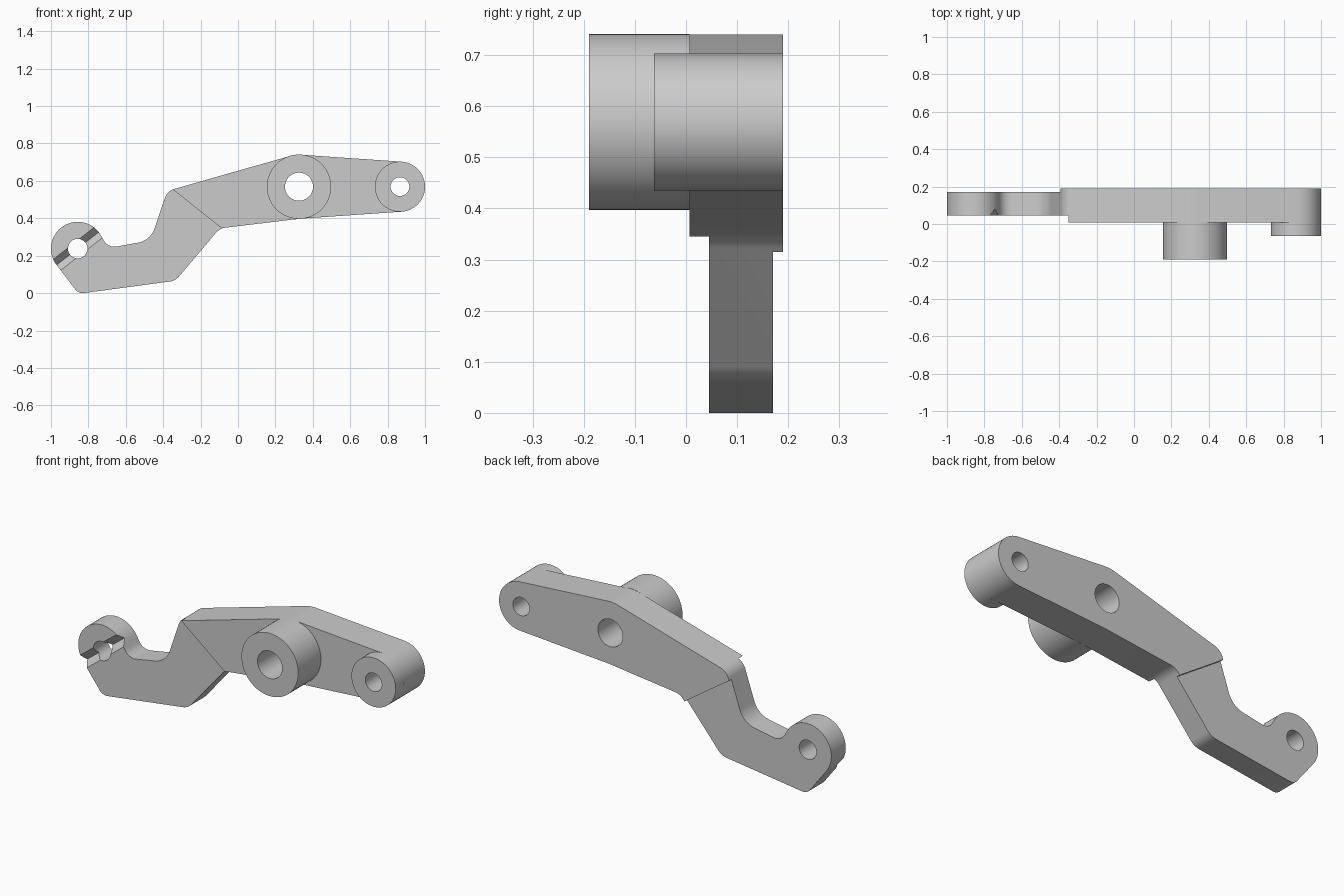
import bpy, bmesh
from math import acos, atan2, ceil, cos, hypot, pi, radians, sin, tau
from mathutils import Matrix

default = bpy.data.objects.get("Cube")
if default:
    bpy.data.objects.remove(default, do_unlink=True)

metal = bpy.data.materials.new("plain grey metal")
metal.use_nodes = True
metal.diffuse_color = (0.6, 0.6, 0.6, 1)
metal.node_tree.nodes["Principled BSDF"].inputs["Base Color"].default_value = (0.6, 0.6, 0.6, 1)


def make_object(name, bm):
    bmesh.ops.recalc_face_normals(bm, faces=bm.faces)
    mesh = bpy.data.meshes.new(name)
    bm.to_mesh(mesh)
    bm.free()
    mesh.materials.append(metal)
    obj = bpy.data.objects.new(name, mesh)
    bpy.context.collection.objects.link(obj)
    return obj


def prism(name, outline, front, back):
    """Extrude an x-z outline along y."""
    bm = bmesh.new()
    face = bm.faces.new([bm.verts.new((x, front, z)) for x, z in outline])
    extruded = bmesh.ops.extrude_face_region(bm, geom=[face])["geom"]
    moved = [v for v in extruded if isinstance(v, bmesh.types.BMVert)]
    bmesh.ops.translate(bm, verts=moved, vec=(0, back - front, 0))
    return make_object(name, bm)


def disc(x, z, radius, sides=64):
    return [(x + radius * cos(tau * i / sides), z + radius * sin(tau * i / sides))
            for i in range(sides)]


def belt(circles):
    """Outline running tangent to each circle; a negative radius is a concave fillet."""
    normals = []
    for i, (x, z, r) in enumerate(circles):
        x2, z2, r2 = circles[(i + 1) % len(circles)]
        dx, dz = x2 - x, z2 - z
        normals.append(atan2(dz, dx) - acos((r - r2) / hypot(dx, dz)))
    points = []
    for i, (x, z, r) in enumerate(circles):
        start, end = normals[i - 1], normals[i]
        if r == 0:
            points.append((x, z))
            continue
        turn = (end - start) % tau if r > 0 else -((start - end) % tau)
        steps = max(1, ceil(abs(turn) / radians(6)))
        for k in range(steps + 1):
            a = start + turn * k / steps
            points.append((x + r * cos(a), z + r * sin(a)))
    return points


def cut(obj, cutter):
    cutter.hide_render = True
    mod = obj.modifiers.new("cut", "BOOLEAN")
    mod.operation = "DIFFERENCE"
    mod.solver = "EXACT"
    mod.object = cutter
    bpy.context.view_layer.objects.active = obj
    bpy.ops.object.modifier_apply(modifier=mod.name)
    bpy.data.objects.remove(cutter, do_unlink=True)


def half_plane(x1, z1, x2, z2):
    """Region below and left of a line, extended past both ends."""
    dx, dz = (x2 - x1) * 0.5, (z2 - z1) * 0.5
    a, b = (x1 - dx, z1 - dz), (x2 + dx, z2 + dz)
    return [a, (-1.3, a[1]), (-1.3, -0.3), (b[0], -0.3), b]


CLAMP = (-0.857, 0.238)
HUB = (0.326, 0.569)
END = (0.866, 0.569)
FRONT, BACK = 0.007, 0.19

# Cranked arm with rounded corners
arm = prism("lever_arm", belt([
    (*CLAMP, 0.143), (-0.83, 0.05, 0.05), (-0.376, 0.141, 0.08),
    (-0.058, 0.2735, -0.077), (0.335, 0.398, 0), (*END, 0.134),
    (*HUB, 0.171), (-0.323, 0.488, 0.071), (-0.555, 0.383, -0.115),
    (-0.66, 0.314, -0.066)]), FRONT, BACK)

# Thin the lower arm on both faces, leaving slanted steps
cut(arm, prism("front_step_cutter", half_plane(-0.35, 0.555, -0.085, 0.345), -0.1, 0.045))
cut(arm, prism("back_step_cutter", half_plane(-0.395, 0.5, -0.125, 0.315), 0.17, 0.3))

# V groove across the clamp eye
bm = bmesh.new()
bmesh.ops.create_cube(bm, size=1, matrix=(
    Matrix.Translation((CLAMP[0], 0.045, CLAMP[1]))
    @ Matrix.Rotation(radians(-38), 4, "Y") @ Matrix.Rotation(pi / 4, 4, "X")
    @ Matrix.Diagonal((0.5, 0.05, 0.05, 1))))
cut(arm, make_object("groove_cutter", bm))

# Bosses standing out from the front face
hub = prism("pivot_boss", disc(*HUB, 0.172), -0.19, FRONT)
end = prism("end_boss", disc(*END, 0.134), -0.063, FRONT)

# Through holes
for obj, centre, radius in ((arm, CLAMP, 0.052), (arm, HUB, 0.075), (arm, END, 0.05),
                            (hub, HUB, 0.075), (end, END, 0.05)):
    cut(obj, prism("bore_cutter", disc(*centre, radius), -0.3, 0.3))

bpy.ops.object.select_all(action="DESELECT")
for obj in (arm, hub, end):
    obj.select_set(True)
bpy.context.view_layer.objects.active = arm
bpy.ops.object.shade_smooth_by_angle(angle=radians(30))
